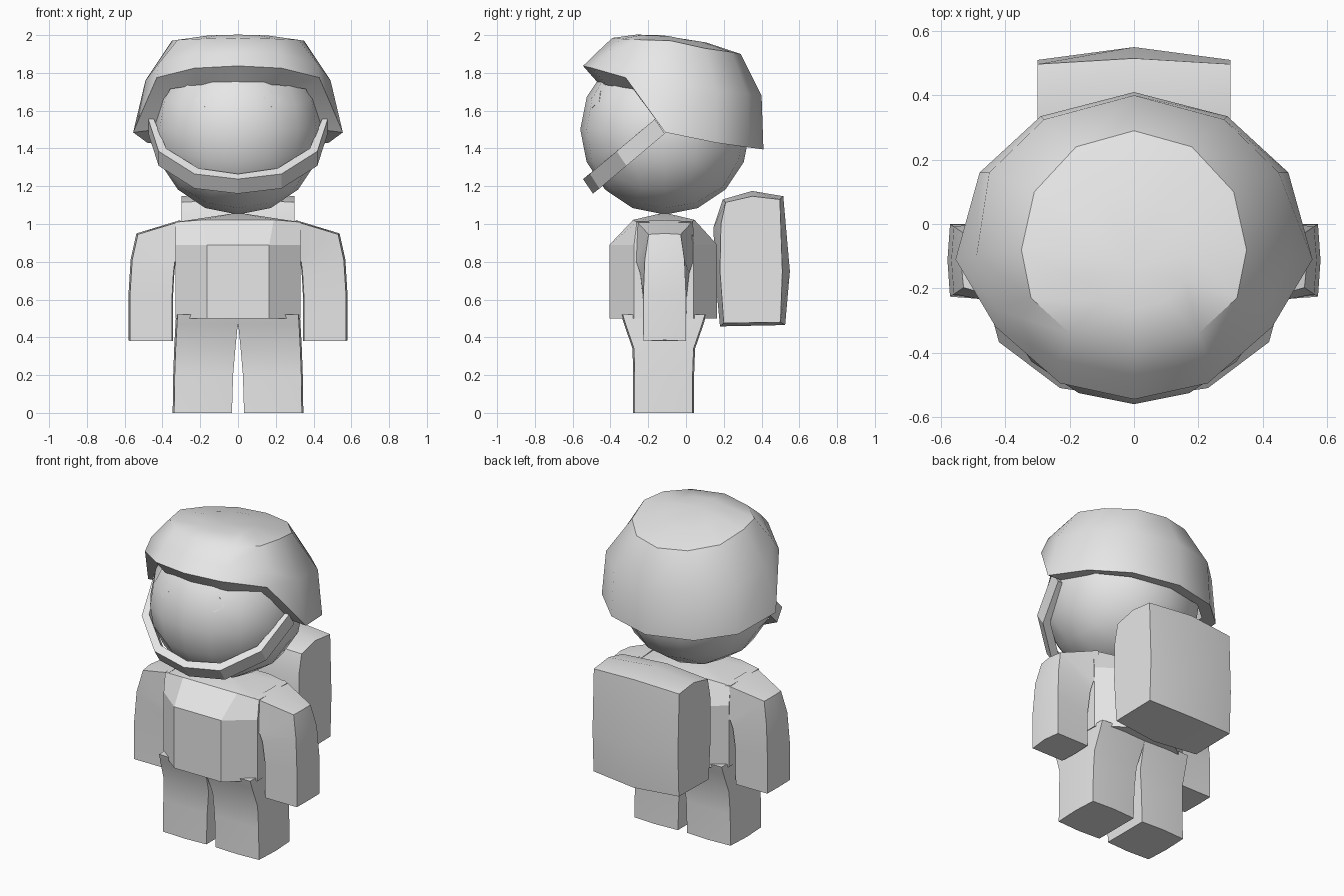
import bpy, bmesh, math
from mathutils import Vector
from mathutils.bvhtree import BVHTree

if "Cube" in bpy.data.objects:
    bpy.data.objects.remove(bpy.data.objects["Cube"])

grey = bpy.data.materials.new("plain grey")
grey.diffuse_color = (0.8, 0.8, 0.8, 1)
grey.use_nodes = True
grey.node_tree.nodes["Principled BSDF"].inputs["Base Color"].default_value = grey.diffuse_color


def finish(name, bm, smooth=30):
    bmesh.ops.recalc_face_normals(bm, faces=bm.faces[:])
    me = bpy.data.meshes.new(name)
    bm.to_mesh(me)
    bm.free()
    me.materials.append(grey)
    ob = bpy.data.objects.new(name, me)
    bpy.context.collection.objects.link(ob)
    bpy.ops.object.select_all(action='DESELECT')
    ob.select_set(True)
    bpy.context.view_layer.objects.active = ob
    bpy.ops.object.shade_smooth_by_angle(angle=math.radians(smooth))
    return ob


def loft(name, rings, start=True, end=True, tip=None, smooth=30):
    """Skin closed rings of equal length, with flat caps or a pointed tip."""
    bm = bmesh.new()
    loops = [[bm.verts.new(p) for p in r] for r in rings]
    n = len(loops[0])
    for a, b in zip(loops, loops[1:]):
        for i in range(n):
            j = (i + 1) % n
            bm.faces.new((a[i], a[j], b[j], b[i]))
    if start:
        bm.faces.new(loops[0])
    if tip:
        t = bm.verts.new(tip)
        for i in range(n):
            bm.faces.new((loops[-1][i], loops[-1][(i + 1) % n], t))
    elif end:
        bm.faces.new(loops[-1])
    return finish(name, bm, smooth)


def both(half):
    """Close a half ring that runs from front centre to back centre."""
    return half + [(-x, y, z) for x, y, z in reversed(half) if x > 0]


# Head: rounded cube
R, C = 0.45, Vector((0, -0.11, 1.5))
bm = bmesh.new()
bmesh.ops.create_cube(bm, size=2)
bmesh.ops.subdivide_edges(bm, edges=bm.edges[:], cuts=3, use_grid_fill=True)
for v in bm.verts:
    v.co = C + R * Vector([math.tan(c * math.pi / 4) for c in v.co]).normalized()
surface = BVHTree.FromBMesh(bm)
finish("head", bm, 40)

# Eyes: thin diamond plates lying on the face
for side, name in ((-1, "left_eye"), (1, "right_eye")):
    rings = []
    for lift in (0.002, -0.003):
        ring = []
        for dx, z in ((0, 1.705), (0.045, 1.65), (0, 1.615), (-0.045, 1.665)):
            hit = surface.ray_cast(Vector((side * (0.18 + dx), -2, z)), Vector((0, 1, 0)))[0]
            ring.append(hit + (hit - C).normalized() * lift)
        rings.append(ring)
    loft(name, rings)

# Helmet: inner rim, outer rim, walls and crown
inner = [(0, -.46, 1.74), (.22, -.42, 1.735), (.36, -.28, 1.715), (.43, -.12, 1.50),
         (.40, .13, 1.45), (.25, .27, 1.42), (0, .33, 1.41)]
rim = [(0, -.545, 1.837), (.23, -.495, 1.825), (.43, -.32, 1.775), (.555, -.11, 1.485),
       (.48, .16, 1.43), (.29, .335, 1.405), (0, .41, 1.395)]
wall = [(0, -.47, 1.91), (.23, -.425, 1.90), (.42, -.27, 1.85), (.49, -.10, 1.76),
        (.45, .16, 1.71), (.28, .325, 1.69), (0, .40, 1.68)]
crown = [(0, -.39, 1.985), (.20, -.34, 1.98), (.32, -.23, 1.975), (.35, -.08, 1.97),
         (.31, .10, 1.93), (.18, .24, 1.91), (0, .29, 1.90)]
top = [(x * .5, -.11 + (y + .11) * .55, (z + 2.02) / 2) for x, y, z in crown]
loft("helmet", [both(r) for r in (inner, rim, wall, crown, top)],
     start=False, tip=(0, -.14, 2.0), smooth=35)

# Chin strap: band swept round the jaw
outer = [(.475, -.165, 1.555), (.42, -.367, 1.385), (.23, -.51, 1.265), (0, -.545, 1.238)]
inside = [(.445, -.165, 1.555), (.38, -.35, 1.40), (.21, -.475, 1.295), (0, -.51, 1.265)]
sections = []
for o, i in zip(outer, inside):
    drop = Vector((0, .052, -.077))
    sections.append([Vector(o), Vector(i), Vector(i) + drop, Vector(o) + drop])
sections += [[Vector((-p.x, p.y, p.z)) for p in s] for s in reversed(sections[:-1])]
loft("chin_strap", sections, smooth=20)

# Torso: chamfered box with a sloped chest and back
base = [(.165, -.405), (.33, -.275), (.33, .04), (.165, .165)]
yoke = [(.19, -.28, 1.022), (.33, -.26, 1.01), (.33, .025, 1.01), (.19, .045, 1.022)]
rings = [both([(x, y, z) for x, y in base]) for z in (.5, .8, .89)]
loft("torso", rings + [both(yoke)], tip=(0, -.115, 1.06), smooth=25)

# Arms: shoulder slope turning down to a square cuff
#       outer x, z   inner x, z   half depth outer, inner
arm = [(.30, 1.015, .30, .78, .15, .16),
       (.53, .945, .335, .80, .085, .15),
       (.56, .81, .342, .74, .105, .13),
       (.572, .62, .35, .60, .113, .115),
       (.572, .38, .35, .38, .113, .113)]
for s, name in ((-1, "left_arm"), (1, "right_arm")):
    rings = []
    for ox, oz, ix, iz, oh, ih in arm:
        y = -.113
        rings.append([(s * ox, y - oh, oz), (s * (ox + .008), y, oz + .005),
                      (s * ox, y + oh, oz), (s * ix, y + ih, iz),
                      (s * (ix - .005), y, iz), (s * ix, y - ih, iz)])
    loft(name, rings, smooth=25)

# Legs: straight columns flaring into the hips
#       z, inner x, outer x, front y, back y
leg = [(0, .032, .338, -.272, .035), (.2, .026, .335, -.272, .035),
       (.34, .014, .33, -.275, .04), (.47, .001, .323, -.32, .085),
       (.52, 0, .32, -.335, .10)]
for s, name in ((-1, "left_leg"), (1, "right_leg")):
    rings = []
    for z, xi, xo, yf, yb in leg:
        xm, ym = (xi + xo) / 2, (yf + yb) / 2
        rings.append([(s * xi, yf, z), (s * xm, yf - .008, z), (s * xo, yf, z),
                      (s * (xo + .008), ym, z), (s * xo, yb, z),
                      (s * xm, yb + .008, z), (s * xi, yb, z)])
    loft(name, rings, smooth=25)

# Backpack: side profile swelling towards the middle
edge = [(.20, .475), (.18, .75), (.185, 1.0), (.21, 1.115), (.35, 1.147),
        (.497, 1.13), (.51, .75), (.50, .48)]
middle = [(.18, .458), (.155, .72), (.145, .98), (.195, 1.13), (.35, 1.175),
          (.515, 1.147), (.55, .75), (.525, .465)]
loft("backpack", [[(x, y, z) for y, z in prof]
                  for x, prof in ((-.3, edge), (0, middle), (.3, edge))], smooth=25)
